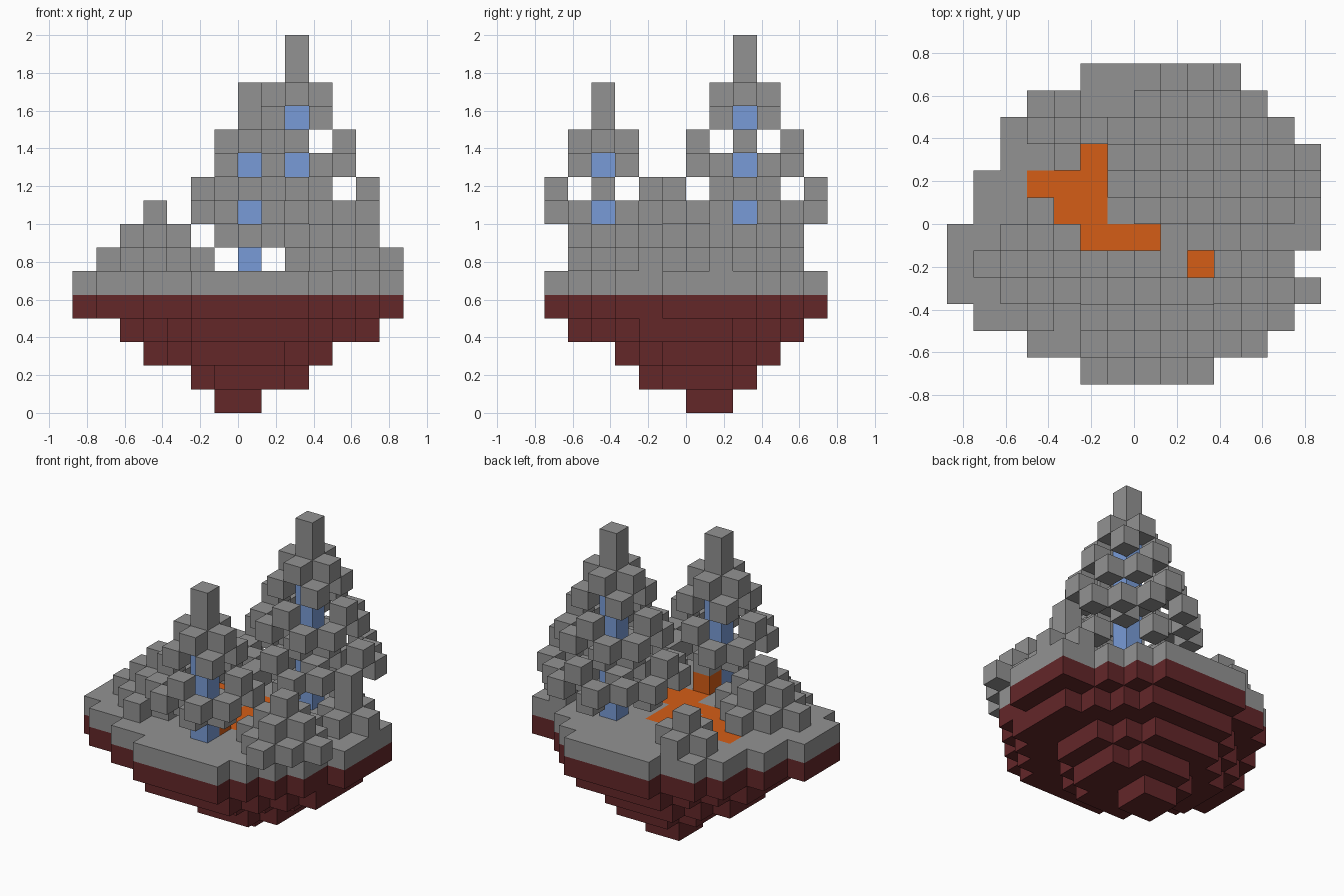
import bpy
import bmesh
from mathutils import Vector

cube = bpy.data.objects.get("Cube")
if cube:
    bpy.data.objects.remove(cube, do_unlink=True)

U = 0.125                     # block size
ORIGIN = Vector((-7, -6, 0))  # grid corner, in blocks
parts = {}                    # part name -> (material, set of blocks)
taken = set()


def material(name, rgb):
    mat = bpy.data.materials.new(name)
    mat.use_nodes = True
    mat.diffuse_color = (*rgb, 1)
    mat.node_tree.nodes["Principled BSDF"].inputs["Base Color"].default_value = (*rgb, 1)
    return mat


grey = material("stone grey", (0.29, 0.29, 0.29))
earth = material("dark red earth", (0.125, 0.02, 0.022))
blue = material("trunk blue", (0.19, 0.33, 0.68))
orange = material("path orange", (0.66, 0.11, 0.008))


def add(name, mat, cells):
    """Claim free blocks for a part."""
    fresh = set(cells) - taken
    taken.update(fresh)
    parts.setdefault(name, (mat, set()))[1].update(fresh)


def column(i, j, low, high):
    return [(i, j, k) for k in range(low, high + 1)]


def ring(i, j, k, *dists):
    """Blocks whose squared distance from the centre is in dists."""
    span = range(-3, 4)
    return [(i + a, j + b, k) for a in span for b in span if a * a + b * b in dists]


def layered(name, i, j, top, layers):
    """Foliage rings from the top downwards."""
    for n, dists in enumerate(layers):
        add(name, grey, ring(i, j, top - n, *dists))


# Path, sunk flush into the ground, with one raised block
path = [(7, 3, 3), (7, 9, 4), (5, 8, 5), (4, 5, 6), (7, 7, 6), (3, 7, 7), (5, 5, 8)]
add("path", orange, [(i, j, 5) for a, b, j in path for i in range(a, b + 1)])
add("path_block", orange, [(7, 3, 6)])

# Island outline, one first/last pair per row
rows = [(5, 9), (3, 10), (1, 11), (0, 12), (0, 12), (0, 13),
        (1, 13), (1, 13), (2, 13), (2, 11), (3, 10), (5, 9)]
outline = [(i, j) for j, (a, b) in enumerate(rows) for i in range(a, b + 1)]
add("ground", grey, [(i, j, 5) for i, j in outline])
add("earth_rim", earth, [(i, j, 4) for i, j in outline])

# Tapering underside: block bounds of each layer, from the lowest up
bounds = [(6, 7, 6, 7), (5, 9, 4, 8), (3, 10, 3, 9), (2, 12, 1, 10)]
for k, (a, b, c, d) in enumerate(bounds):
    rx, ry = (b - a + 1) / 2, (d - c + 1) / 2
    add("earth_underside", earth, [
        (i, j, k) for i in range(a, b + 1) for j in range(c, d + 1)
        if ((i - (a + b) / 2) / rx) ** 2 + ((j - (c + d) / 2) / ry) ** 2 <= 1])

# Trees: blue trunk, bare tip and rings of foliage
crown = [(1,), (2,), (4,), (5,)]
for name, i, j, top, skirt in (
        ("tall_tree", 9, 8, 13, [(1, 9), (2, 8, 10), (4,)]),
        ("short_tree", 7, 2, 11, [(1,)])):
    add(name + "_trunk", blue, column(i, j, 6, top - 1))
    add(name + "_tip", grey, column(i, j, top, top + 2))
    layered(name + "_foliage", i, j, top, crown + skirt)

# Shrubs and small bushes
for name, i, j in (("left_shrub", 11, 3), ("right_shrub", 3, 4)):
    add(name, grey, column(i, j, 6, 8))
    layered(name, i, j, 7, [(1,), (2, 4)])
for name, i, j in (("back_bush", 4, 9), ("side_bush", 12, 7)):
    add(name, grey, column(i, j, 6, 7))
    layered(name, i, j, 6, [(1,)])

# Build the outer faces of every part
axes = [Vector(v) for v in ((1, 0, 0), (0, 1, 0), (0, 0, 1))]
for name, (mat, cells) in parts.items():
    bm = bmesh.new()
    for cell in sorted(cells):
        centre = Vector(cell) + ORIGIN + Vector((0.5, 0.5, 0.5))
        for n in range(3):
            for sign in (1, -1):
                normal = axes[n] * sign
                if tuple(int(v) for v in Vector(cell) + normal) in taken:
                    continue
                s, t = axes[(n + 1) % 3] * sign, axes[(n + 2) % 3]
                corners = [(-1, -1), (1, -1), (1, 1), (-1, 1)]
                bm.faces.new([bm.verts.new((centre + (normal + s * p + t * q) / 2) * U)
                              for p, q in corners])
    bmesh.ops.remove_doubles(bm, verts=bm.verts, dist=0.001)
    # merge coplanar squares into larger flat faces
    bmesh.ops.dissolve_limit(bm, angle_limit=0.01, verts=bm.verts, edges=bm.edges)
    mesh = bpy.data.meshes.new(name)
    bm.to_mesh(mesh)
    bm.free()
    mesh.materials.append(mat)
    obj = bpy.data.objects.new(name, mesh)
    bpy.context.collection.objects.link(obj)
